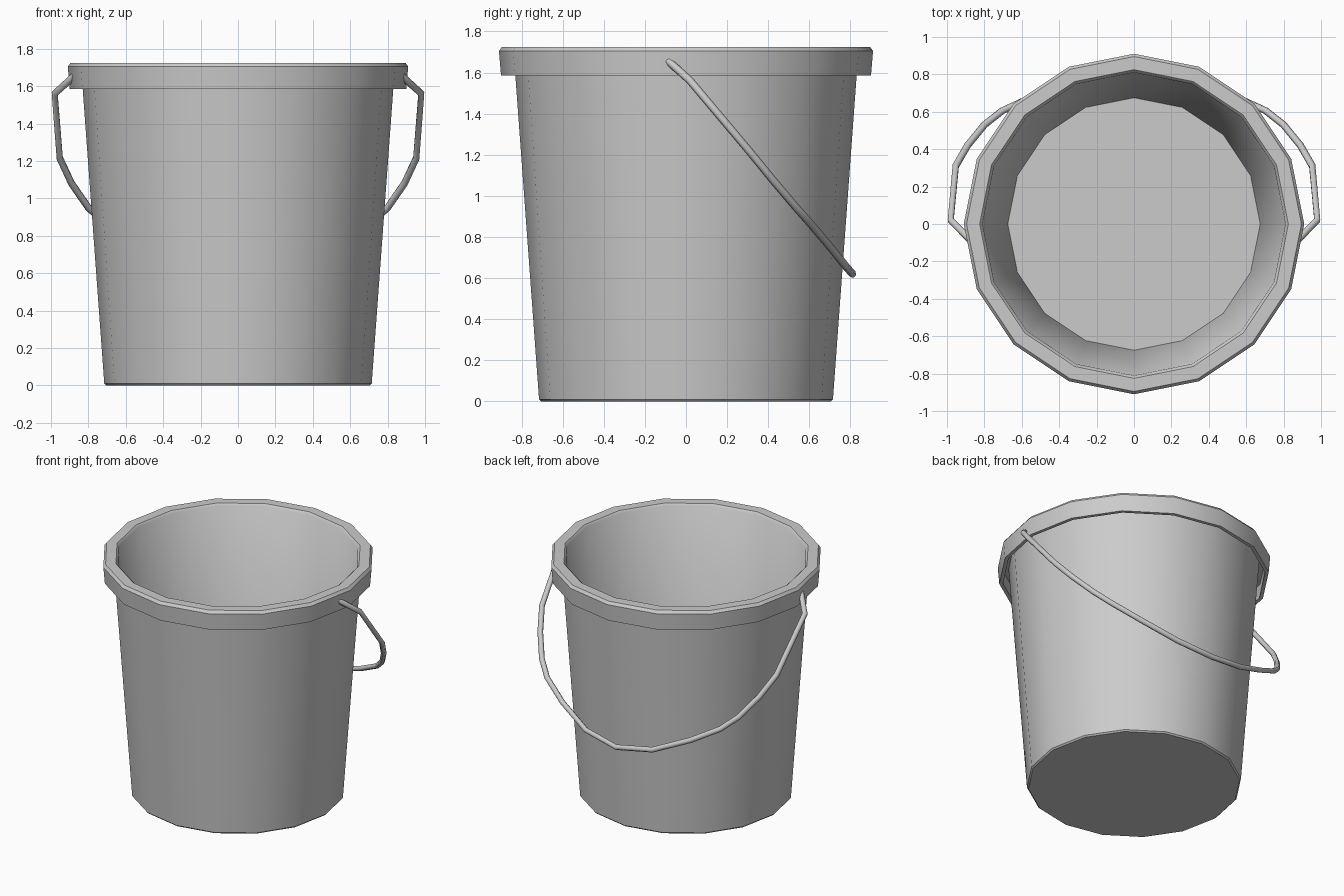
import bpy, bmesh
from math import cos, sin, pi, radians

if "Cube" in bpy.data.objects:
    bpy.data.objects.remove(bpy.data.objects["Cube"])

SIDES = 16


def lathe(name, profile):
    """Revolve (radius, z) points into a 16-sided shell, capping both ends."""
    bm = bmesh.new()
    rings = [[bm.verts.new((r * cos(2 * pi * i / SIDES), r * sin(2 * pi * i / SIDES), z))
              for i in range(SIDES)] for r, z in profile]
    for a, b in zip(rings, rings[1:]):
        for i in range(SIDES):
            j = (i + 1) % SIDES
            bm.faces.new((a[i], a[j], b[j], b[i]))
    bm.faces.new(rings[0][::-1])
    bm.faces.new(rings[-1])
    bmesh.ops.recalc_face_normals(bm, faces=bm.faces)
    mesh = bpy.data.meshes.new(name)
    bm.to_mesh(mesh)
    bm.free()
    ob = bpy.data.objects.new(name, mesh)
    bpy.context.collection.objects.link(ob)
    bpy.ops.object.select_all(action='DESELECT')
    ob.select_set(True)
    bpy.context.view_layer.objects.active = ob
    bpy.ops.object.shade_smooth_by_angle(angle=radians(40))
    return ob


# Bucket: outer wall, folded-over hollow rim, inner wall and floor
lathe("bucket", [
    (0.705, 0.0), (0.715, 0.01), (0.838, 1.69),
    (0.88, 1.69), (0.875, 1.585), (0.90, 1.585),
    (0.91, 1.705), (0.895, 1.725),
    (0.825, 1.725), (0.81, 1.71), (0.675, 0.03),
])

# Wire handle hanging down at the back, mirrored across x
half = [
    (0.875, -0.085, 1.655), (0.98, 0.02, 1.56), (0.953, 0.31, 1.215),
    (0.89, 0.42, 1.08), (0.80, 0.53, 0.95), (0.705, 0.605, 0.865),
    (0.52, 0.69, 0.765), (0.27, 0.775, 0.66),
]
path = half + [(0.0, 0.81, 0.62)] + [(-x, y, z) for x, y, z in reversed(half)]
curve = bpy.data.curves.new("handle", 'CURVE')
curve.dimensions = '3D'
curve.bevel_depth = 0.019
curve.bevel_resolution = 1
curve.use_fill_caps = True
spline = curve.splines.new('POLY')
spline.points.add(len(path) - 1)
for p, co in zip(spline.points, path):
    p.co = (*co, 1)
handle = bpy.data.objects.new("handle", curve)
bpy.context.collection.objects.link(handle)
